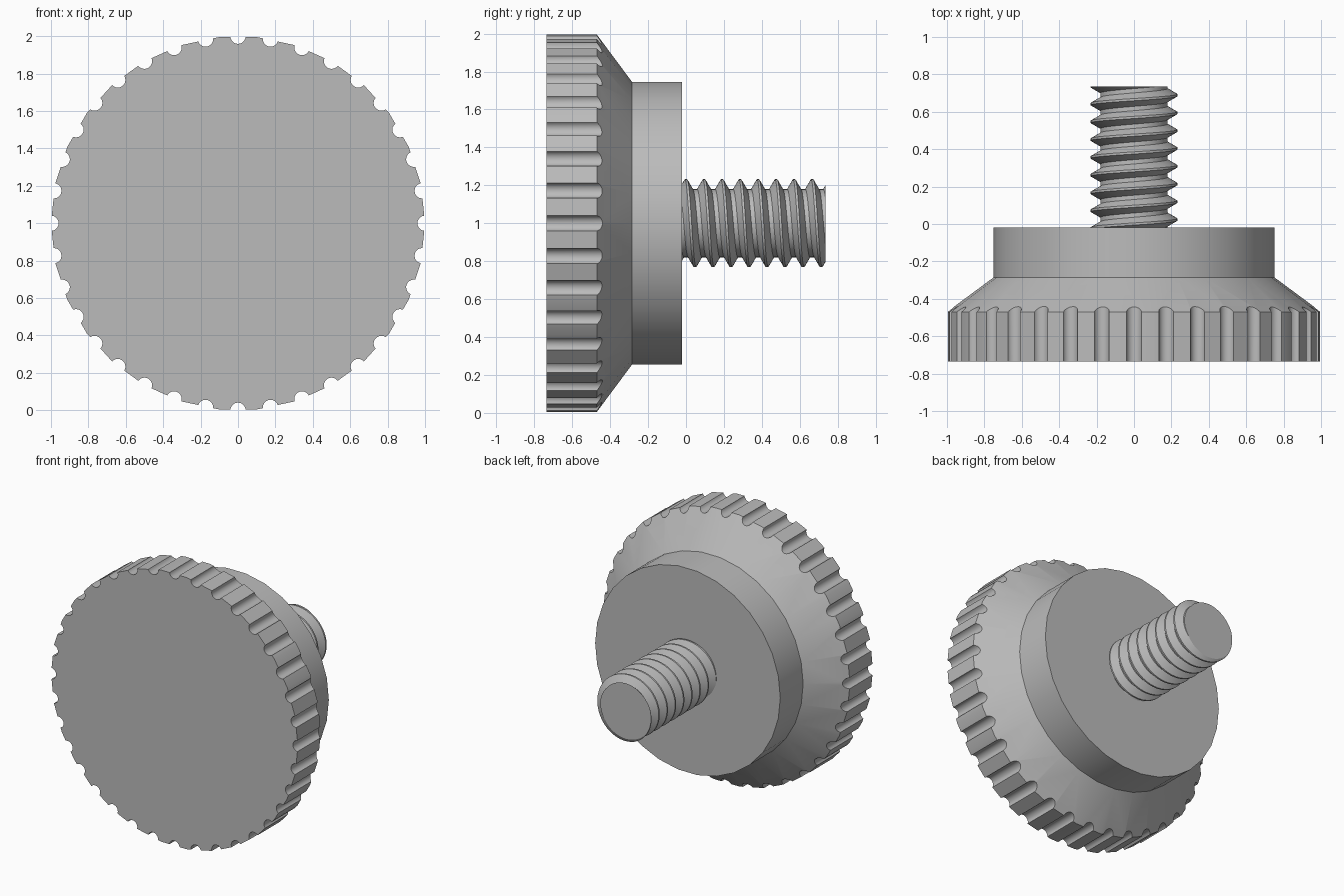
import bpy, bmesh, math
from mathutils import Vector, Matrix

if "Cube" in bpy.data.objects:
    bpy.data.objects.remove(bpy.data.objects["Cube"])

steel = bpy.data.materials.new("plain grey")
steel.diffuse_color = (0.5, 0.5, 0.5, 1)
steel.use_nodes = True
steel.node_tree.nodes["Principled BSDF"].inputs["Base Color"].default_value = steel.diffuse_color
CENTRE_Z = 1.0


def make_object(name, bm):
    bmesh.ops.recalc_face_normals(bm, faces=bm.faces)
    mesh = bpy.data.meshes.new(name)
    bm.to_mesh(mesh)
    bm.free()
    mesh.materials.append(steel)
    obj = bpy.data.objects.new(name, mesh)
    bpy.context.collection.objects.link(obj)
    return obj


def activate(obj):
    bpy.ops.object.select_all(action='DESELECT')
    obj.select_set(True)
    bpy.context.view_layer.objects.active = obj


def smooth(obj):
    activate(obj)
    bpy.ops.object.shade_smooth_by_angle(angle=math.radians(30))


# Knob body: rim, cone and boss turned around the y axis
def knob_body(profile, sides):
    bm = bmesh.new()
    rings = []
    for r, y in profile:
        angles = [2 * math.pi * i / sides for i in range(sides)]
        rings.append([bm.verts.new((r * math.cos(a), y, CENTRE_Z + r * math.sin(a)))
                      for a in angles])
    for low, high in zip(rings, rings[1:]):
        for i in range(sides):
            k = (i + 1) % sides
            bm.faces.new((low[i], low[k], high[k], high[i]))
    bm.faces.new(rings[0])
    bm.faces.new(rings[-1])
    return make_object("knob_head", bm)


knob = knob_body([(1.0, -0.735), (1.0, -0.47), (0.75, -0.285), (0.75, -0.02)], 30)

# Grip grooves: round bars spaced around the rim and cut away
bm = bmesh.new()
for i in range(36):
    a = 2 * math.pi * i / 36
    place = Matrix.Translation((math.cos(a), -0.55, CENTRE_Z + math.sin(a)))
    bmesh.ops.create_cone(bm, cap_ends=True, segments=20, radius1=0.041, radius2=0.041,
                          depth=0.5, matrix=place @ Matrix.Rotation(math.pi / 2, 4, 'X'))
cutter = make_object("groove_cutter", bm)
cutter.hide_render = True
activate(knob)
cut = knob.modifiers.new("grooves", 'BOOLEAN')
cut.operation = 'DIFFERENCE'
cut.solver = 'EXACT'
cut.object = cutter
bpy.ops.object.modifier_apply(modifier=cut.name)
bpy.data.objects.remove(cutter)
smooth(knob)


# Threaded shank: a right-handed helical strip, trimmed flat and capped at both ends
def threaded_shank(pitch, root, crest, y_start, y_end, steps=48):
    profile = [(-0.006, crest), (0.006, crest), (0.036, root), (pitch - 0.036, root)]
    first = math.floor(y_start / pitch) - 2
    turns = math.ceil((y_end - y_start) / pitch) + 5
    bm = bmesh.new()
    grid = []
    for i in range(turns * steps + 1):
        t = 2 * math.pi * i / steps
        y = pitch * (first + i / steps)
        grid.append([bm.verts.new((r * math.sin(t), y + off, CENTRE_Z + r * math.cos(t)))
                     for off, r in profile])
    for i in range(turns * steps):
        a, b = grid[i], grid[i + 1]
        for j in range(3):
            bm.faces.new((a[j], b[j], b[j + 1], a[j + 1]))
        if i + 1 + steps < len(grid):
            c, d = grid[i + steps], grid[i + 1 + steps]
            bm.faces.new((a[3], b[3], d[0], c[0]))
    for y, side in ((y_start, -1), (y_end, 1)):
        bmesh.ops.bisect_plane(bm, geom=bm.verts[:] + bm.edges[:] + bm.faces[:],
                               plane_co=Vector((0, y, 0)), plane_no=Vector((0, side, 0)),
                               clear_outer=True)
    rim = [e for e in bm.edges if e.is_boundary]
    bmesh.ops.holes_fill(bm, edges=rim, sides=0)
    return make_object("threaded_shank", bm)


shank = threaded_shank(0.095, 0.18, 0.232, -0.03, 0.735)
smooth(shank)
